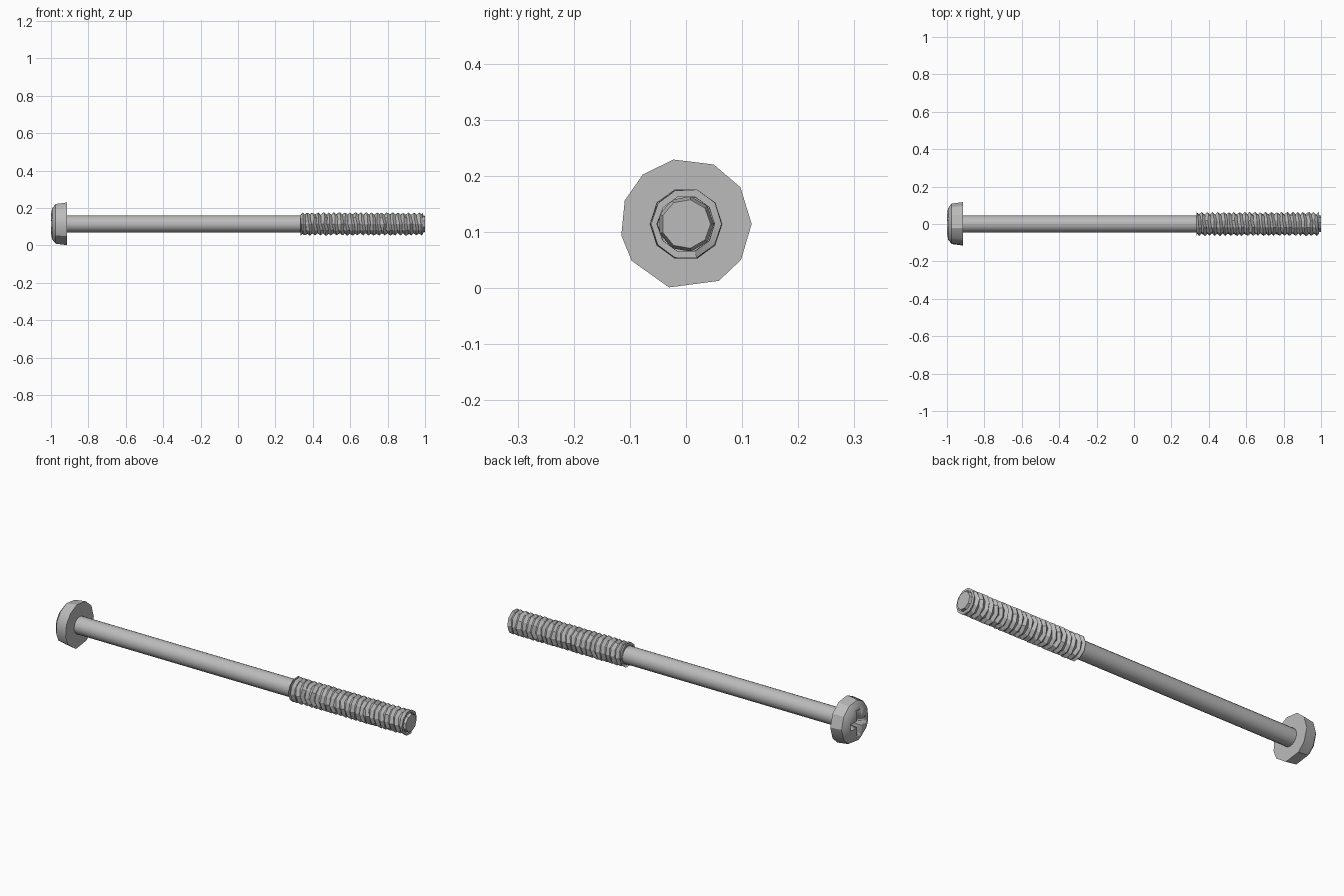
import bpy, bmesh, math, random
from mathutils import Vector

random.seed(4)
AXIS_Z = 0.114

if "Cube" in bpy.data.objects:
    bpy.data.objects.remove(bpy.data.objects["Cube"], do_unlink=True)

steel = bpy.data.materials.new("grey steel")
steel.use_nodes = True
steel.diffuse_color = (0.5, 0.5, 0.5, 1)
steel.node_tree.nodes["Principled BSDF"].inputs["Base Color"].default_value = (0.5, 0.5, 0.5, 1)


def finish(name, bm, smooth=30):
    """Turn a bmesh into a steel object lying along the screw axis."""
    bmesh.ops.recalc_face_normals(bm, faces=bm.faces)
    mesh = bpy.data.meshes.new(name)
    bm.to_mesh(mesh)
    bm.free()
    mesh.materials.append(steel)
    obj = bpy.data.objects.new(name, mesh)
    obj.location.z = AXIS_Z
    bpy.context.collection.objects.link(obj)
    bpy.ops.object.select_all(action="DESELECT")
    obj.select_set(True)
    bpy.context.view_layer.objects.active = obj
    bpy.ops.object.shade_smooth_by_angle(angle=math.radians(smooth))
    return obj


def spot(x, r, angle):
    return Vector((x, r * math.cos(angle), r * math.sin(angle)))


def lathe(name, profile, angles, smooth=30):
    """Closed solid from (x, radius) rings around the x axis."""
    bm = bmesh.new()
    rings = [[bm.verts.new(spot(x, r, a)) for a in angles] for x, r in profile]
    n = len(angles)
    for lo, hi in zip(rings, rings[1:]):
        for i in range(n):
            j = (i + 1) % n
            bm.faces.new((lo[i], lo[j], hi[j], hi[i]))
    bm.faces.new(rings[0])
    bm.faces.new(rings[-1])
    return finish(name, bm, smooth)


def even(n):
    return [math.tau * i / n for i in range(n)]


# Head: uneven faceted rim with a shallow dome
rim = [math.radians(a) for a in (0, 34, 65, 101, 131, 159, 190, 214, 255, 300, 327)]
head = lathe("head", [(-0.915, 0.117), (-0.975, 0.109), (-0.994, 0.085), (-1, 0.05)], rim)

# Cross recess: two tapered slots cut into the dome
for name, along in (("slot_cutter_across", (1, 0)), ("slot_cutter_upright", (0, 1))):
    bm = bmesh.new()
    bmesh.ops.create_cube(bm, size=2)
    for v in bm.verts:
        deep = v.co.x > 0
        length, width = (0.035, 0.01) if deep else (0.076, 0.018)
        scale = (length, width) if along[0] else (width, length)
        v.co = Vector((-0.945 if deep else -1.01, v.co.y * scale[0], v.co.z * scale[1]))
    cutter = finish(name, bm)
    cut = head.modifiers.new(name, "BOOLEAN")
    cut.operation = "DIFFERENCE"
    cut.solver = "EXACT"
    cut.object = cutter
    bpy.context.view_layer.objects.active = head
    bpy.ops.object.modifier_apply(modifier=name)
    bpy.data.objects.remove(cutter, do_unlink=True)

# Plain shank
lathe("shank", [(-0.916, 0.045), (0.345, 0.045)], even(20))

# Threaded core with its chamfered tip
lathe("thread_core", [(0.335, 0.05), (0.98, 0.05), (1, 0.044)], even(9))

# Thread: helical ridge, crest and root lines joined into one strip
START, END, PITCH, SIDES = 0.335, 0.99, 0.0285, 10
steps = int((END - START) / PITCH * SIDES)
bm = bmesh.new()
crest, root = [], []
for k in range(-SIDES, steps + SIDES):
    angle = math.tau * k / SIDES
    x = START + PITCH * k / SIDES
    wobble = random.uniform(-0.004, 0.004)
    for line, shift, radius in ((crest, 0, 0.064), (root, PITCH / 2, 0.052)):
        px = min(max(x + shift + wobble, START), END)
        r = radius + random.uniform(-0.002, 0.001)
        line.append(bm.verts.new(spot(px, r, angle)))
for k in range(len(crest) - 1):
    bm.faces.new((crest[k], crest[k + 1], root[k + 1], root[k]))
    if k + SIDES + 1 < len(crest):
        bm.faces.new((root[k], root[k + 1], crest[k + SIDES + 1], crest[k + SIDES]))
finish("thread", bm, 20)
